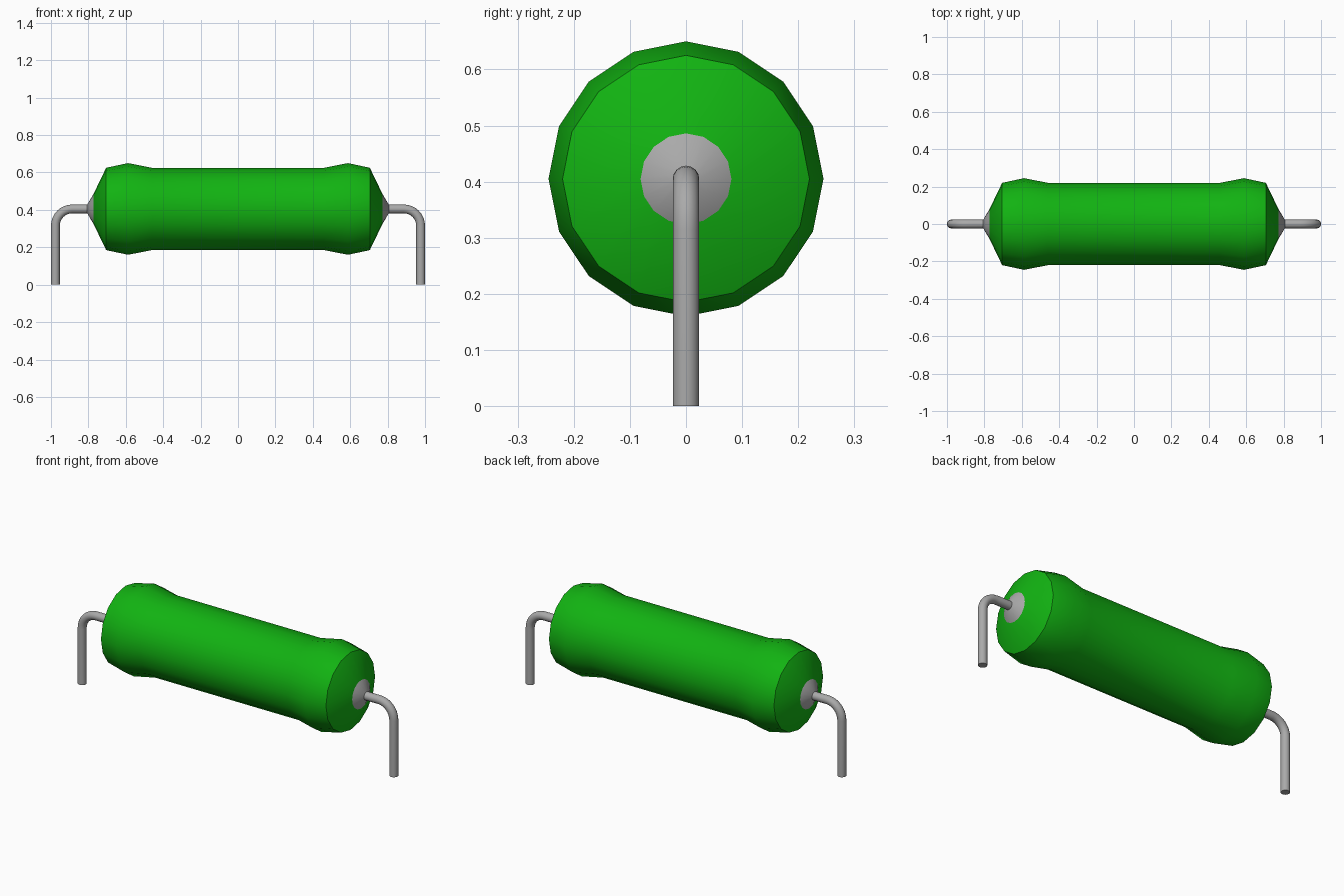
import bpy, bmesh, math
from mathutils import Vector

if "Cube" in bpy.data.objects:
    bpy.data.objects.remove(bpy.data.objects["Cube"])

AXIS_Z = 0.405    # height of the body axis
WIRE_R = 0.0235   # lead wire radius
LEG_X = 0.9765    # vertical part of the lead
BEND_R = 0.09     # bend radius of the lead
SIDES = 16


def material(name, rgb):
    mat = bpy.data.materials.new(name)
    mat.use_nodes = True
    mat.diffuse_color = (*rgb, 1)
    mat.node_tree.nodes["Principled BSDF"].inputs["Base Color"].default_value = (*rgb, 1)
    return mat


green = material("green coating", (0.006, 0.45, 0.006))
metal = material("grey metal", (0.4, 0.4, 0.4))


def loft(name, rings, mat):
    """Skin rings given as (x, z, radius, direction angle in the xz plane)."""
    bm = bmesh.new()
    loops = []
    for x, z, r, a in rings:
        up = Vector((-math.sin(a), 0, math.cos(a)))
        side = Vector((0, 1, 0))
        turns = [2 * math.pi * i / SIDES for i in range(SIDES)]
        loops.append([bm.verts.new(Vector((x, 0, z)) + r * (up * math.cos(t) + side * math.sin(t)))
                      for t in turns])
    for a, b in zip(loops, loops[1:]):
        for i in range(SIDES):
            j = (i + 1) % SIDES
            bm.faces.new((a[i], a[j], b[j], b[i]))
    bm.faces.new(loops[0])
    bm.faces.new(loops[-1])
    bmesh.ops.recalc_face_normals(bm, faces=bm.faces)
    mesh = bpy.data.meshes.new(name)
    bm.to_mesh(mesh)
    bm.free()
    mesh.materials.append(mat)
    obj = bpy.data.objects.new(name, mesh)
    bpy.context.collection.objects.link(obj)
    bpy.ops.object.select_all(action='DESELECT')
    obj.select_set(True)
    bpy.context.view_layer.objects.active = obj
    bpy.ops.object.shade_smooth_by_angle(angle=math.radians(35))
    return obj


# Coated body: straight barrel with a swollen collar and cone at each end
half = [(0.46, 0.22), (0.588, 0.245), (0.705, 0.22), (0.772, 0.081)]
profile = [(-x, r) for x, r in reversed(half)] + half
loft("body", [(x, AXIS_Z, r, 0) for x, r in profile], green)

for label, s in (("left", 1), ("right", -1)):
    # Metal cone where the wire leaves the body
    loft(label + "_end_cone",
         [(s * 0.772, AXIS_Z, 0.081, 0), (s * 0.806, AXIS_Z, WIRE_R, 0)], metal)

    # Lead wire: straight out, quarter bend, straight down
    cx, cz = LEG_X - BEND_R, AXIS_Z - BEND_R
    path = [(0.76, AXIS_Z, 0)]
    for i in range(9):
        t = math.pi / 2 * i / 8
        path.append((cx + BEND_R * math.sin(t), cz + BEND_R * math.cos(t), -t))
    path.append((LEG_X, 0, -math.pi / 2))
    loft(label + "_lead", [(s * x, z, WIRE_R, s * a) for x, z, a in path], metal)
